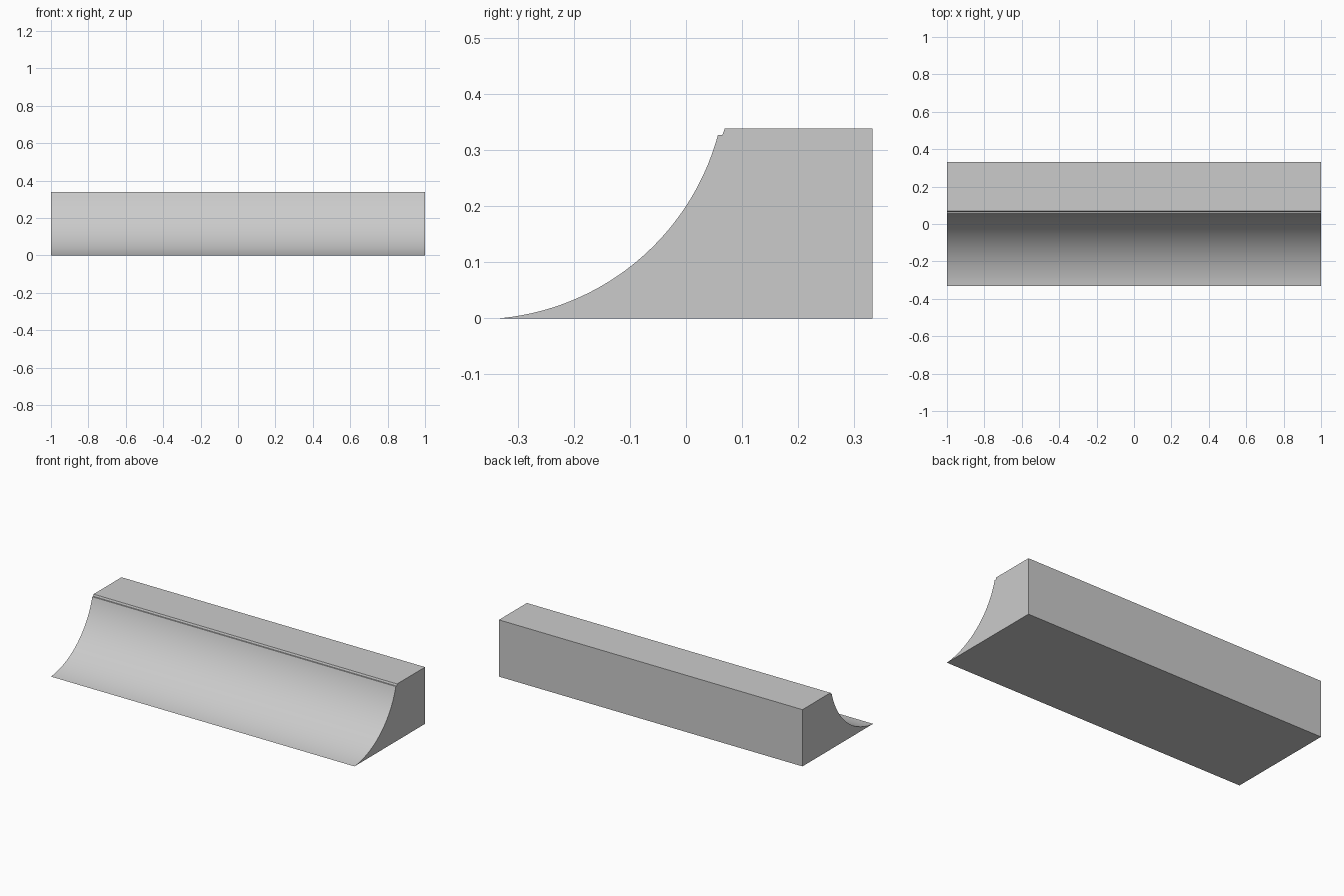
import bpy
import bmesh
import math

cube = bpy.data.objects.get("Cube")
if cube:
    bpy.data.objects.remove(cube, do_unlink=True)

# Material
grey = bpy.data.materials.new("light grey")
grey.use_nodes = True
colour = (0.6, 0.6, 0.6, 1)
grey.diffuse_color = colour
grey.node_tree.nodes["Principled BSDF"].inputs["Base Color"].default_value = colour

# Cross-section: concave arc from the front toe up to the lip
HALF_LENGTH, HALF_DEPTH, HEIGHT = 1.0, 0.332, 0.338
CENTRE_Y, CENTRE_Z = -0.373, 0.4437
TOE, LIP = (-HALF_DEPTH, 0.0), (0.057, 0.327)
STEPS = 40


def polar(point):
    dy, dz = point[0] - CENTRE_Y, point[1] - CENTRE_Z
    return math.atan2(dz, dy), math.hypot(dy, dz)


(a0, r0), (a1, r1) = polar(TOE), polar(LIP)
profile = []
for i in range(STEPS + 1):
    t = i / STEPS
    angle, radius = a0 + (a1 - a0) * t, r0 + (r1 - r0) * t
    profile.append((CENTRE_Y + radius * math.cos(angle),
                    CENTRE_Z + radius * math.sin(angle)))

# Small step at the lip, flat top, back and base
profile += [(0.065, 0.327), (0.069, HEIGHT), (HALF_DEPTH, HEIGHT), (HALF_DEPTH, 0)]

# Extrude the cross-section along the length
bm = bmesh.new()
end = bm.faces.new([bm.verts.new((-HALF_LENGTH, y, z)) for y, z in profile])
result = bmesh.ops.extrude_face_region(bm, geom=[end], use_keep_orig=True)
moved = [v for v in result["geom"] if isinstance(v, bmesh.types.BMVert)]
bmesh.ops.translate(bm, verts=moved, vec=(2 * HALF_LENGTH, 0, 0))
bmesh.ops.recalc_face_normals(bm, faces=bm.faces)

mesh = bpy.data.meshes.new("cove_moulding")
bm.to_mesh(mesh)
bm.free()
mesh.materials.append(grey)
moulding = bpy.data.objects.new("cove_moulding", mesh)
bpy.context.collection.objects.link(moulding)

# Smooth cove, sharp edges elsewhere
bpy.ops.object.select_all(action="DESELECT")
moulding.select_set(True)
bpy.context.view_layer.objects.active = moulding
bpy.ops.object.shade_smooth_by_angle(angle=math.radians(20))
